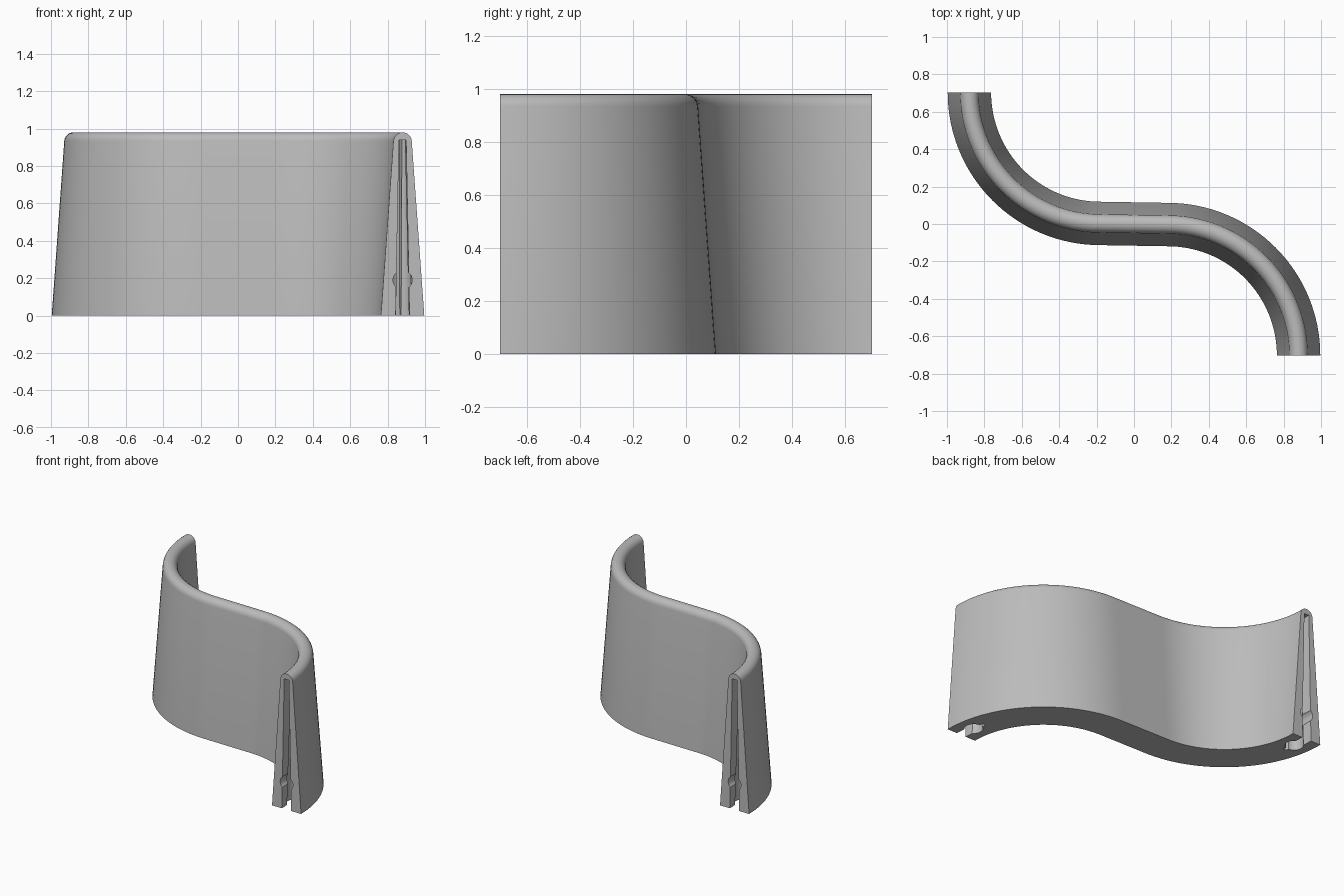
import bpy, bmesh, math
from mathutils import Matrix, Vector

cube = bpy.data.objects.get("Cube")
if cube:
    bpy.data.objects.remove(cube, do_unlink=True)

RADIUS, BEND_X, END_Y = 0.70, 0.18, -0.703
HEIGHT, ROOF = 0.98, 0.94

grey = bpy.data.materials.new("light_grey")
grey.use_nodes = True
colour = (0.5, 0.5, 0.5, 1)
grey.diffuse_color = colour
grey.node_tree.nodes["Principled BSDF"].inputs["Base Color"].default_value = colour


def loft(name, rings):
    """Skin matching closed rings and cap both ends."""
    bm = bmesh.new()
    loops = [[bm.verts.new(p) for p in ring] for ring in rings]
    n = len(loops[0])
    for a, b in zip(loops, loops[1:]):
        for i in range(n):
            j = (i + 1) % n
            bm.faces.new((a[i], a[j], b[j], b[i]))
    bm.faces.new(loops[0])
    bm.faces.new(loops[-1])
    bmesh.ops.recalc_face_normals(bm, faces=bm.faces)
    mesh = bpy.data.meshes.new(name)
    bm.to_mesh(mesh)
    bm.free()
    mesh.materials.append(grey)
    obj = bpy.data.objects.new(name, mesh)
    bpy.context.collection.objects.link(obj)
    return obj


def on_bend(depth):
    """Point and inward heading at a distance in from the front end."""
    a = depth / RADIUS
    return (Vector((BEND_X + RADIUS * math.cos(a), END_Y + RADIUS * math.sin(a), 0)),
            Vector((-math.sin(a), math.cos(a), 0)))


# S-shaped centre line: front bend, then its half-turn copy
steps = 32
half = [on_bend(RADIUS * math.pi / 2 * i / steps) for i in range(steps + 1)]
path = half + [(-p, t) for p, t in reversed(half)]

# Tapered wall section with a rounded top
cap = 0.049
section = [(-0.116, 0)]
for i in range(13):
    a = math.pi * (0.98 - 0.96 * i / 12)
    section.append((cap * math.cos(a), HEIGHT - cap + cap * math.sin(a)))
section.append((0.116, 0))
rings = []
for p, t in path:
    side = Vector((t.y, -t.x, 0))
    rings.append([p + side * u + Vector((0, 0, z)) for u, z in section])
wall = loft("curved_wall", rings)


def slot(name, start, stop, low, high):
    """Upright tapered slot following the bend."""
    rings = []
    for i in range(5):
        p, t = on_bend(start + (stop - start) * i / 4)
        side = Vector((t.y, -t.x, 0))
        rings.append([p + side * u + Vector((0, 0, z)) for u, z in
                      ((-low, -0.05), (low, -0.05), (high, ROOF), (-high, ROOF))])
    return loft(name, rings)


def round_cutter(name, centre, axis, r1, r2, length):
    bm = bmesh.new()
    bmesh.ops.create_cone(bm, cap_ends=True, segments=32, radius1=r1, radius2=r2, depth=length)
    turn = Vector((0, 0, 1)).rotation_difference(axis).to_matrix().to_4x4()
    bm.transform(Matrix.Translation(centre) @ turn)
    mesh = bpy.data.meshes.new(name)
    bm.to_mesh(mesh)
    bm.free()
    mesh.materials.append(grey)
    obj = bpy.data.objects.new(name, mesh)
    bpy.context.collection.objects.link(obj)
    return obj


def cut(target, cutter):
    mod = target.modifiers.new("cut", "BOOLEAN")
    mod.operation, mod.solver, mod.object = "DIFFERENCE", "EXACT", cutter
    bpy.context.view_layer.update()
    bpy.context.view_layer.objects.active = target
    bpy.ops.object.modifier_apply(modifier=mod.name)


# Keyhole sockets at both ends: mouth, round pocket, narrow tail and peg hole
pocket, heading = on_bend(0.115)
cutters = [
    slot("mouth", -0.03, 0.1, 0.038, 0.019),
    round_cutter("pocket", pocket + Vector((0, 0, ROOF / 2 - 0.025)),
                 Vector((0, 0, 1)), 0.062, 0.03, ROOF + 0.05),
    slot("tail", 0.1, 0.2, 0.014, 0.011),
    round_cutter("peg_hole", Vector((0.88, END_Y + 0.04, 0.19)),
                 Vector((0, 1, 0)), 0.051, 0.051, 0.14),
]
for cutter in cutters:
    cut(wall, cutter)
    cutter.rotation_euler.z = math.pi
    cut(wall, cutter)
    bpy.data.objects.remove(cutter, do_unlink=True)

# Smooth curves, sharp rims
bpy.ops.object.select_all(action="DESELECT")
wall.select_set(True)
bpy.context.view_layer.objects.active = wall
bpy.ops.object.shade_smooth_by_angle(angle=math.radians(30))
